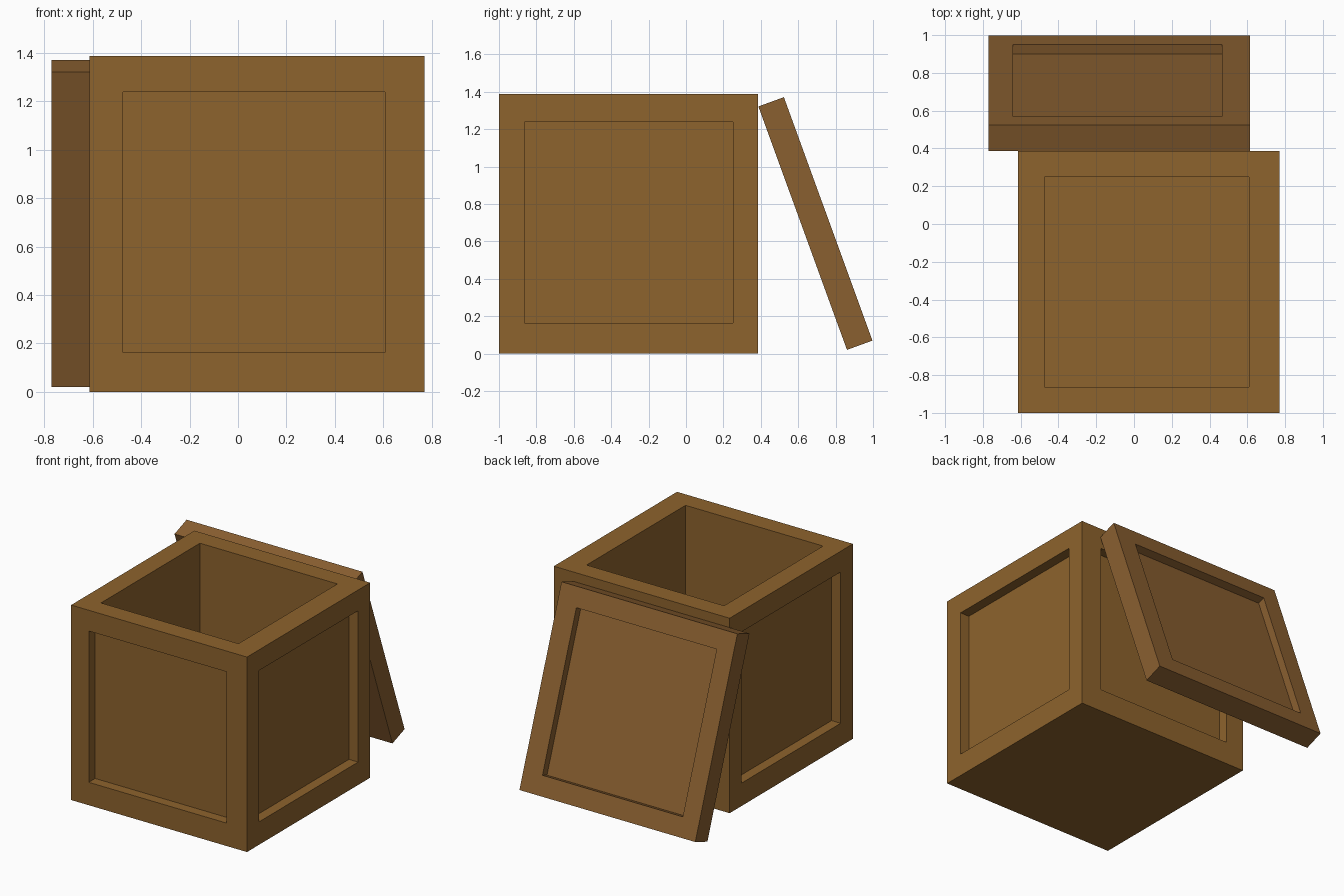
import bpy, bmesh, math
from mathutils import Vector, Matrix

if "Cube" in bpy.data.objects:
    bpy.data.objects.remove(bpy.data.objects["Cube"])


def wood(name, color):
    m = bpy.data.materials.new(name)
    m.diffuse_color = color
    m.use_nodes = True
    m.node_tree.nodes["Principled BSDF"].inputs["Base Color"].default_value = m.diffuse_color
    return m


def panelled_box(name, lo, hi, in_lo, in_hi, depths, mat):
    """Box whose faces listed in depths {(axis, sign): depth} get a recessed panel."""
    bm = bmesh.new()
    bmesh.ops.create_cube(bm, size=1)
    for v in bm.verts:
        v.co = Vector([hi[i] if v.co[i] > 0 else lo[i] for i in range(3)])
    bm.normal_update()
    for f in list(bm.faces):
        n = f.normal.copy()
        axis = max(range(3), key=lambda i: abs(n[i]))
        depth = depths.get((axis, 1 if n[axis] > 0 else -1))
        if depth is None:
            continue
        mid = f.calc_center_median()
        # frame border, then push the panel inwards
        bmesh.ops.inset_individual(bm, faces=[f], thickness=0.1)
        for v in f.verts:
            for i in range(3):
                if i != axis:
                    v.co[i] = in_hi[i] if v.co[i] > mid[i] else in_lo[i]
        panel = bmesh.ops.extrude_discrete_faces(bm, faces=[f])["faces"][0]
        bmesh.ops.translate(bm, verts=panel.verts, vec=-n * depth)
    bmesh.ops.recalc_face_normals(bm, faces=bm.faces)
    me = bpy.data.meshes.new(name)
    bm.to_mesh(me)
    bm.free()
    me.materials.append(mat)
    ob = bpy.data.objects.new(name, me)
    bpy.context.collection.objects.link(ob)
    return ob


# Open crate: four panelled sides and a deep opening on top
sides = {(a, s): 0.072 for a in (0, 1) for s in (-1, 1)}
panelled_box("crate", (-0.614, -1, 0), (0.771, 0.386, 1.388),
             (-0.475, -0.863, 0.163), (0.608, 0.25, 1.24),
             {**sides, (2, 1): 1.27}, wood("crate_wood", (0.27, 0.125, 0.026, 1)))

# Lid leaning on the back, panelled on its outer face only
lid = panelled_box("lid", (-0.771, 0, -1.385), (0.614, 0.145, 0),
                   (-0.64, 0, -1.25), (0.465, 0, -0.135),
                   {(1, 1): 0.055}, wood("lid_wood", (0.255, 0.115, 0.03, 1)))
lid.matrix_world = Matrix.Translation((0, 0.387, 1.322)) @ Matrix.Rotation(math.radians(20), 4, 'X')
